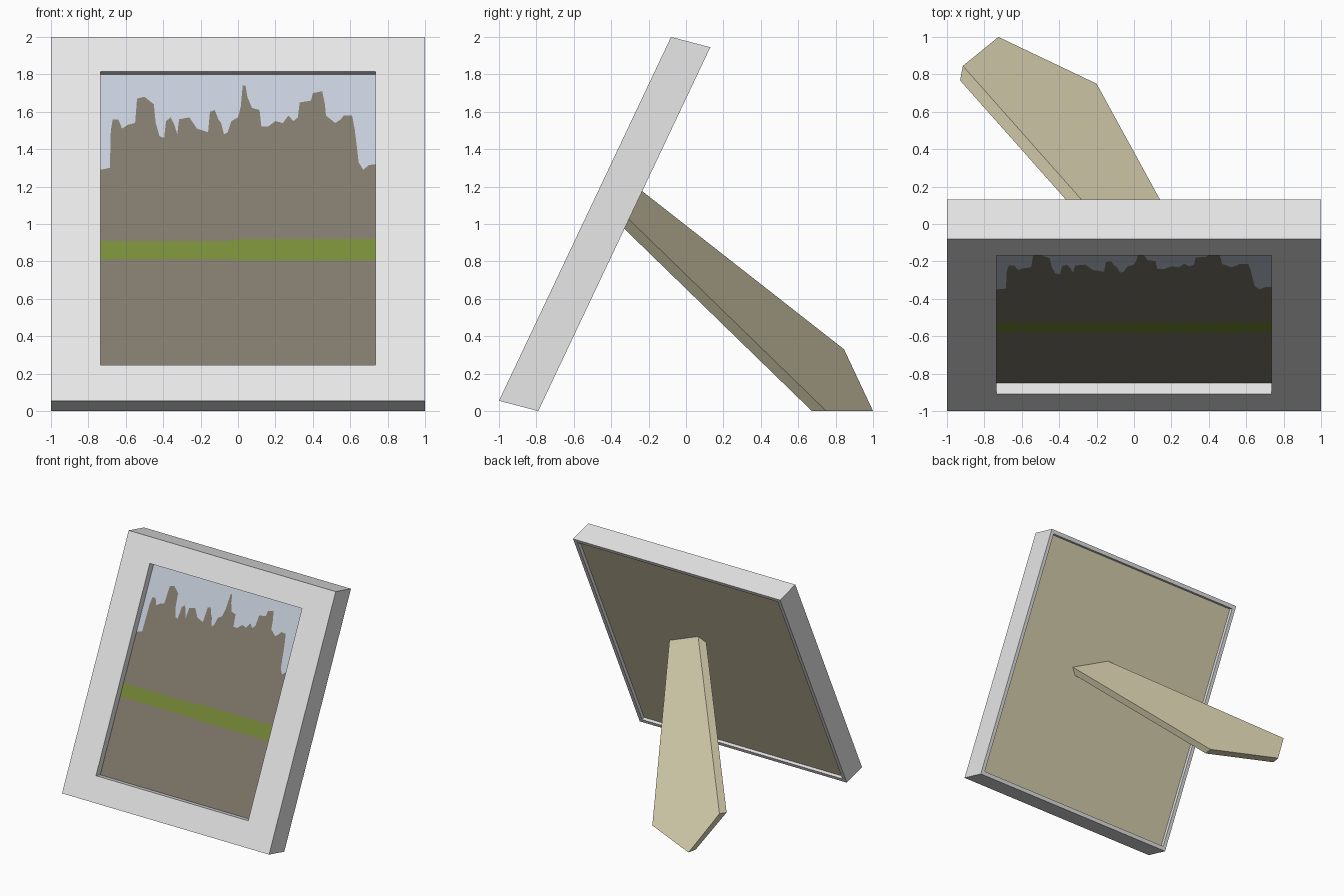
import bpy, bmesh
from mathutils import Vector

if "Cube" in bpy.data.objects:
    bpy.data.objects.remove(bpy.data.objects["Cube"])


def material(name, r, g, b):
    lin = [((c / 255 + 0.055) / 1.055) ** 2.4 for c in (r, g, b)]
    m = bpy.data.materials.new(name)
    m.diffuse_color = (*lin, 1)
    m.use_nodes = True
    m.node_tree.nodes["Principled BSDF"].inputs["Base Color"].default_value = m.diffuse_color
    return m


WHITE = material("white_frame", 235, 235, 235)
TAN = material("tan_board", 218, 211, 177)
SKY = material("pale_blue_sky", 197, 205, 217)
STONE = material("grey_brown_stone", 129, 122, 109)
GREEN = material("grass_green", 120, 140, 56)


def build(name, verts, faces, mats, indices=None, fix=False):
    me = bpy.data.meshes.new(name)
    bm = bmesh.new()
    vs = [bm.verts.new(v) for v in verts]
    for k, f in enumerate(faces):
        face = bm.faces.new([vs[i] for i in f])
        face.material_index = indices[k] if indices else 0
    if fix:
        bmesh.ops.recalc_face_normals(bm, faces=bm.faces)
    bm.to_mesh(me)
    bm.free()
    for m in mats:
        me.materials.append(m)
    ob = bpy.data.objects.new(name, me)
    bpy.context.collection.objects.link(ob)


def tilt(x, s, d):
    """Leaning frame space: s = 0..1 up the frame, d = 0..1 front to back."""
    return Vector((x, -1 + 0.92 * s + 0.21 * d, 0.055 + 1.945 * s - 0.055 * d))


def ring(x, s0, s1, d):
    return [tilt(-x, s0, d), tilt(x, s0, d), tilt(x, s1, d), tilt(-x, s1, d)]


# Frame: window wall, front face, outer sides, back rim and back recess
PIC_D, BACK_D = 0.28, 0.86
X, S0, S1 = 0.735, 0.098, 0.905
rings = [ring(X, S0, S1, PIC_D), ring(X, S0, S1, 0), ring(1, 0, 1, 0),
         ring(1, 0, 1, 1), ring(0.968, 0.015, 0.985, 1),
         ring(0.968, 0.015, 0.985, BACK_D)]
faces = []
for a in range(len(rings) - 1):
    for i in range(4):
        j = (i + 1) % 4
        faces.append((4 * a + 4 + i, 4 * a + 4 + j, 4 * a + j, 4 * a + i))
build("picture_frame", [v for r in rings for v in r], faces, [WHITE])

# Backing board in the recess
build("backing_board", rings[-1], [(3, 2, 1, 0)], [TAN])

# Picture: skyline as (x, height) points, with a green band below
skyline = [
    (-.735, 1.29), (-.685, 1.30), (-.68, 1.50), (-.67, 1.56), (-.64, 1.56),
    (-.62, 1.51), (-.59, 1.53), (-.55, 1.54), (-.54, 1.67), (-.50, 1.68),
    (-.45, 1.64), (-.44, 1.54), (-.42, 1.47), (-.395, 1.46), (-.385, 1.55),
    (-.36, 1.57), (-.34, 1.53), (-.325, 1.48), (-.315, 1.56), (-.26, 1.57),
    (-.22, 1.51), (-.16, 1.49), (-.15, 1.60), (-.125, 1.61), (-.105, 1.56),
    (-.09, 1.54), (-.075, 1.48), (-.055, 1.49), (-.035, 1.55), (0, 1.57),
    (.015, 1.63), (.025, 1.74), (.04, 1.74), (.05, 1.68), (.075, 1.62),
    (.115, 1.61), (.125, 1.52), (.16, 1.52), (.20, 1.55), (.24, 1.54),
    (.27, 1.58), (.295, 1.55), (.32, 1.57), (.33, 1.65), (.39, 1.66),
    (.40, 1.70), (.45, 1.71), (.465, 1.64), (.47, 1.58), (.52, 1.54),
    (.55, 1.56), (.565, 1.58), (.61, 1.58), (.625, 1.50), (.645, 1.33),
    (.67, 1.29), (.70, 1.315), (.735, 1.32)]


def height(z):
    return (z - 0.055 + 0.055 * PIC_D) / 1.945


verts, faces, idx = [], [], []
for k, (x, z) in enumerate(skyline):
    low, top = (0.81, 0.91) if x < 0 else (0.805, 0.92)
    for s in (S0, height(low), height(top), height(z), S1):
        verts.append(tilt(x, s, PIC_D))
    if k:
        a, b = 5 * (k - 1), 5 * k
        for r, colour in enumerate((0, 1, 0, 2)):
            faces.append((a + r, b + r, b + r + 1, a + r + 1))
            idx.append(colour)
build("picture", verts, faces, [STONE, GREEN, SKY], idx)

# Support leg: five-sided tapered board, swung sideways and set into the back
right, tip, left = Vector((-.20, .75, 0)), Vector((-.725, 1, 0)), Vector((-.915, .845, .33))
right_run, left_run = Vector((.58, -1.06, 1.03)), Vector((.963, -1.085, .85))
thick = Vector((-.015, -.077, 0))
upper = [right, tip, left, left + left_run * 1.03, right + right_run * 1.03]
lower = [right + thick, tip + thick, left + thick + Vector((0, 0, -.015)),
         left + thick + left_run * .98, right + thick + right_run * .98]
faces = [(0, 1, 2, 3, 4), (9, 8, 7, 6, 5)]
faces += [(i, (i + 1) % 5, (i + 1) % 5 + 5, i + 5) for i in range(5)]
build("support_leg", upper + lower, faces, [TAN], fix=True)
